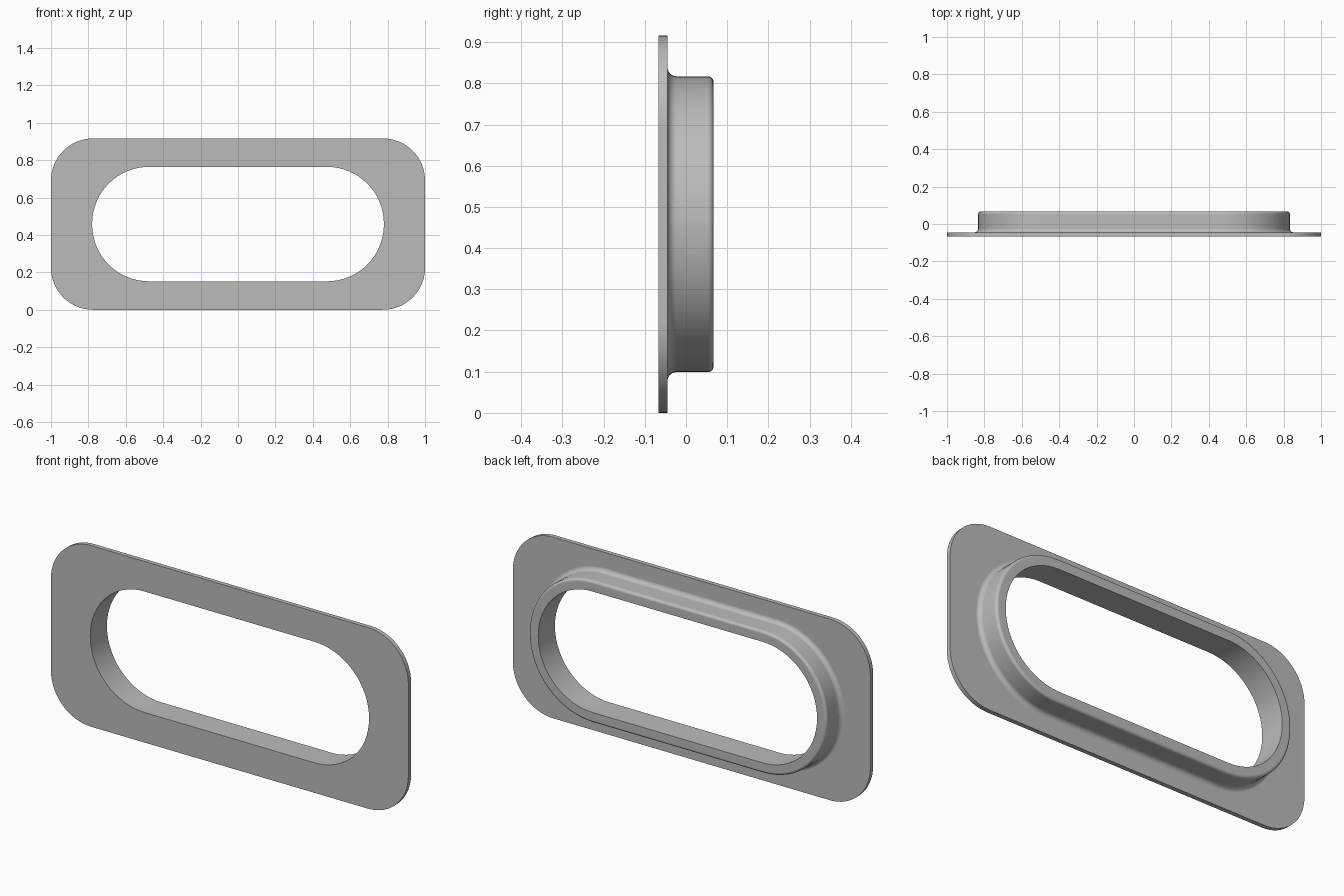
import bpy, bmesh, math

cube = bpy.data.objects.get("Cube")
if cube:
    bpy.data.objects.remove(cube, do_unlink=True)

grey = bpy.data.materials.new("plain grey")
grey.use_nodes = True
colour = (0.5, 0.5, 0.5, 1)
grey.diffuse_color = colour
grey.node_tree.nodes["Principled BSDF"].inputs["Base Color"].default_value = colour

HALF_HEIGHT = 0.458
FRONT, PLATE_BACK, TIP = -0.067, -0.045, 0.067
HOLE_X, HOLE_Z, WALL = 0.78, 0.306, 0.053
FILLET, ROUND = 0.022, 0.014
STEPS = 16


def rounded_loop(bm, half_x, half_z, radius, y):
    """Ring of vertices around a rounded rectangle facing the front."""
    ring = []
    for quarter, (sx, sz) in enumerate([(1, 1), (-1, 1), (-1, -1), (1, -1)]):
        for i in range(STEPS + 1):
            a = (quarter + i / STEPS) * math.pi / 2
            x = sx * (half_x - radius) + radius * math.cos(a)
            z = sz * (half_z - radius) + radius * math.sin(a)
            ring.append(bm.verts.new((x, y, z + HALF_HEIGHT)))
    return ring


def slot_loop(bm, offset, y):
    """Ring following the opening, pushed outward by an offset."""
    return rounded_loop(bm, HOLE_X + offset, HOLE_Z + offset, HOLE_Z + offset - 0.002, y)


def arc(cx, cy, radius, start, end, steps=6):
    """Offset and depth pairs along an arc of the collar section."""
    angles = [math.radians(start + (end - start) * i / steps) for i in range(steps + 1)]
    return [(cx + radius * math.cos(a), cy + radius * math.sin(a)) for a in angles]


# Section: plate rim, base fillet, collar wall, rounded tip, opening
bm = bmesh.new()
rings = [rounded_loop(bm, 1.0, HALF_HEIGHT, 0.225, y) for y in (FRONT, PLATE_BACK)]
section = arc(WALL + FILLET, PLATE_BACK + FILLET, FILLET, 270, 180)
section += arc(WALL - ROUND, TIP - ROUND, ROUND, 0, 90)
section += [(0, TIP), (0, FRONT)]
rings += [slot_loop(bm, offset, y) for offset, y in section]

# Skin the closed section all the way round
for a, b in zip(rings, rings[1:] + rings[:1]):
    for i in range(len(a)):
        j = (i + 1) % len(a)
        bm.faces.new((a[i], a[j], b[j], b[i]))
bmesh.ops.recalc_face_normals(bm, faces=bm.faces)

mesh = bpy.data.meshes.new("flanged_bezel")
bm.to_mesh(mesh)
bm.free()
mesh.materials.append(grey)
bezel = bpy.data.objects.new("flanged_bezel", mesh)
bpy.context.collection.objects.link(bezel)

# Smooth curves with crisp rims and flat plate faces
bpy.ops.object.select_all(action="DESELECT")
bezel.select_set(True)
bpy.context.view_layer.objects.active = bezel
bpy.ops.object.shade_smooth_by_angle(angle=math.radians(30))
weighted = bezel.modifiers.new("flat_plate_normals", "WEIGHTED_NORMAL")
weighted.keep_sharp = True
